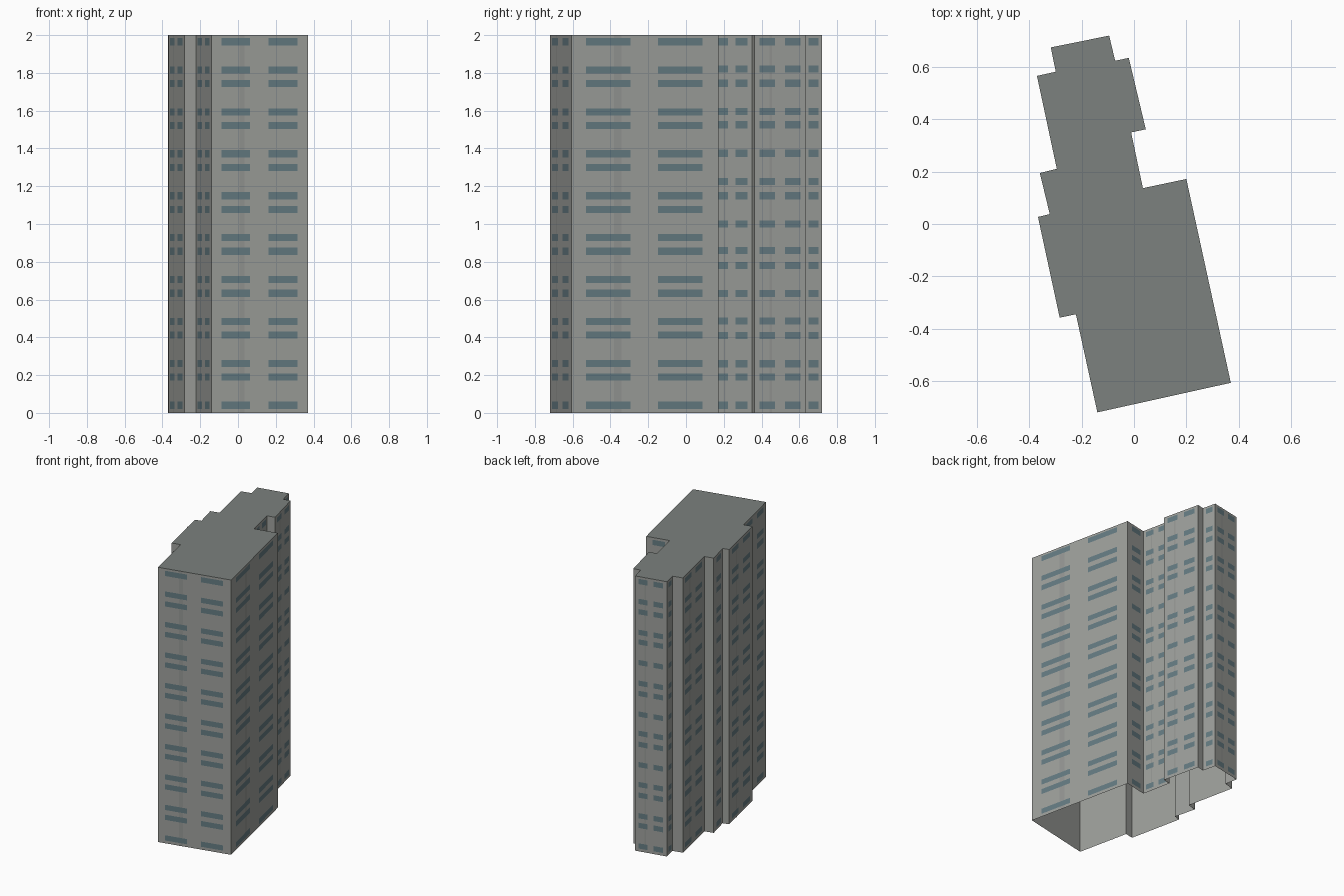
import bpy
from mathutils import Vector

if "Cube" in bpy.data.objects:
    bpy.data.objects.remove(bpy.data.objects["Cube"])

HEIGHT = 2.0

# Stepped tower footprint, clockwise from the back corner
FOOTPRINT = [Vector(p) for p in [
    (-0.095, 0.72), (-0.072, 0.624), (-0.02, 0.635), (0.045, 0.362),
    (-0.011, 0.35), (0.034, 0.137), (0.2, 0.172), (0.37, -0.607),
    (-0.14, -0.72), (-0.222, -0.345), (-0.284, -0.358), (-0.367, 0.027),
    (-0.322, 0.038), (-0.36, 0.195), (-0.295, 0.211), (-0.371, 0.566),
    (-0.299, 0.582), (-0.318, 0.675)]]
EDGES = list(zip(FOOTPRINT, FOOTPRINT[1:] + FOOTPRINT[:1]))

# Window row heights: even pairs on long walls, mixed rhythm on short walls
LONG_ROWS = [0.04 + 0.2228 * (i // 2) + (0.15 if i % 2 else 0) for i in range(18)]
LONG_ROWS = [0.04] + [z for i in range(9)
                      for z in (0.19 + 0.2219 * i, 0.262 + 0.2219 * i)][:17]
SHORT_ROWS = [0.04, 0.19, 0.26, 0.41, 0.487, 0.632, 0.78, 0.86, 1.0,
              1.15, 1.225, 1.375, 1.525, 1.595, 1.745, 1.82, 1.965]


def material(name, color):
    mat = bpy.data.materials.new(name)
    mat.diffuse_color = (*color, 1)
    mat.use_nodes = True
    mat.node_tree.nodes["Principled BSDF"].inputs["Base Color"].default_value = mat.diffuse_color
    return mat


def add_object(name, verts, faces, mat):
    mesh = bpy.data.meshes.new(name)
    mesh.from_pydata(verts, [], faces)
    mesh.materials.append(mat)
    obj = bpy.data.objects.new(name, mesh)
    bpy.context.collection.objects.link(obj)
    return obj


def wall_panel(edge, u0, u1, z0, z1, offset):
    """Corners of an outward-facing rectangle on a wall."""
    a, b = edge
    d = b - a
    n = Vector((-d.y, d.x)).normalized() * offset
    p, q = a + d * u0 + n, a + d * u1 + n
    return [(*q, z0), (*p, z0), (*p, z1), (*q, z1)]


def add_panels(name, panels, mat):
    verts = [v for panel in panels for v in panel]
    faces = [range(4 * i, 4 * i + 4) for i in range(len(panels))]
    return add_object(name, verts, [tuple(f) for f in faces], mat)


wall_mat = material("wall_concrete", (0.34, 0.35, 0.33))
roof_mat = material("roof_grey", (0.20, 0.22, 0.21))
glass_mat = material("window_glass", (0.13, 0.20, 0.225))
strip_mat = material("wall_strip", (0.30, 0.31, 0.295))

# Walls, open at the bottom
n = len(FOOTPRINT)
ring = [(*p, 0) for p in FOOTPRINT] + [(*p, HEIGHT) for p in FOOTPRINT]
add_object("walls", ring,
           [((i + 1) % n, i, n + i, n + (i + 1) % n) for i in range(n)], wall_mat)

# Flat roof
add_object("roof", [(*p, HEIGHT) for p in reversed(FOOTPRINT)],
           [tuple(range(n))], roof_mat)

# Window bands and faint vertical strips; the narrow step returns stay blank
windows, strips = [], []
for edge in EDGES:
    length = (edge[1] - edge[0]).length
    if length < 0.085:
        continue
    columns = [(0.11, 0.41), (0.60, 0.90)] if length > 0.19 else [(0.2, 0.74)]
    rows = LONG_ROWS if length > 0.37 else SHORT_ROWS
    for u0, u1 in columns:
        windows += [wall_panel(edge, u0, u1, z - 0.019, z + 0.019, 0.0016)
                    for z in rows]
    if length > 0.19:
        strips.append(wall_panel(edge, 0.66, 0.71, 0, HEIGHT, 0.0008))
add_panels("windows", windows, glass_mat)
add_panels("wall_strips", strips, strip_mat)
